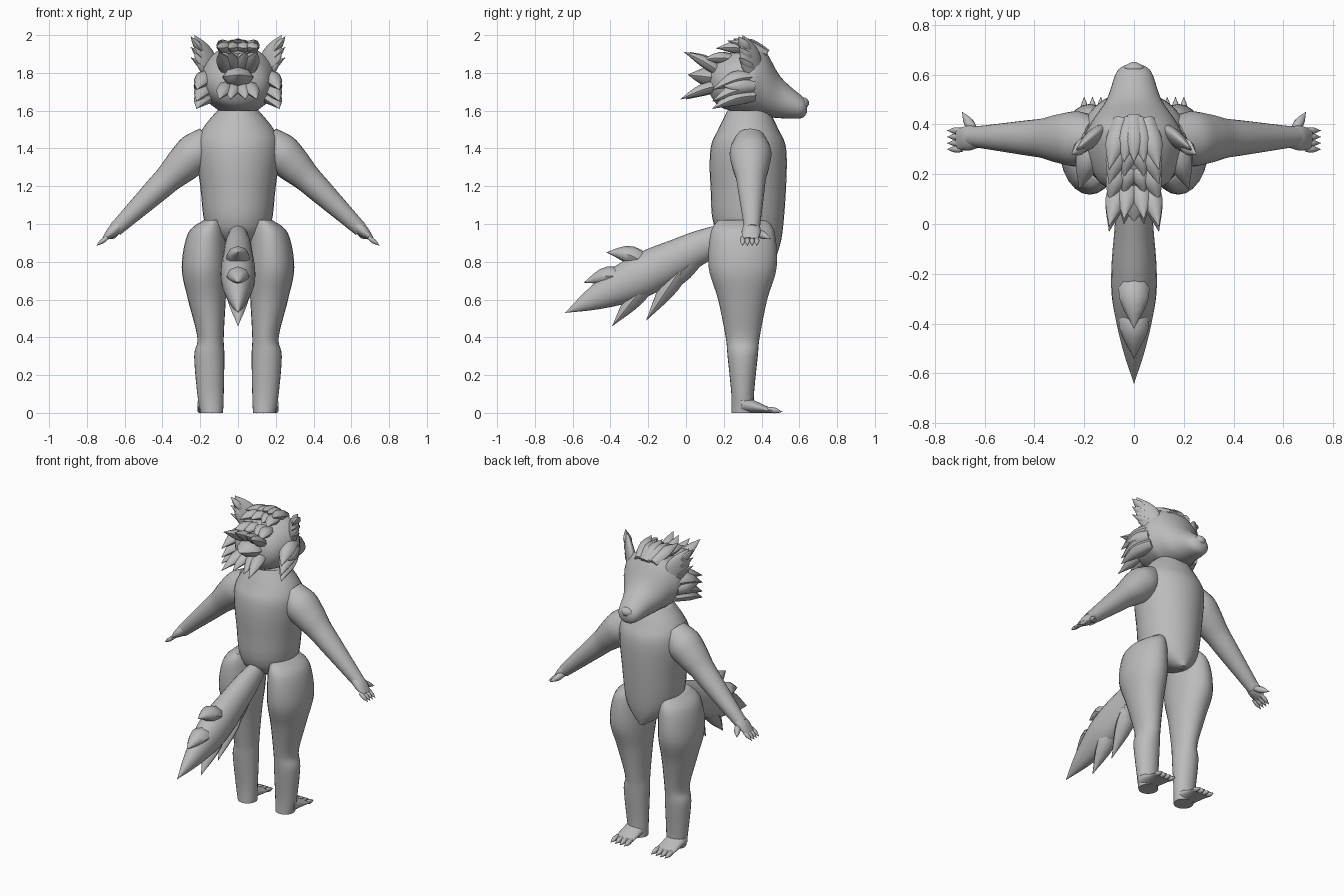
import bpy, bmesh, math
from mathutils import Vector

cube = bpy.data.objects.get("Cube")
if cube:
    bpy.data.objects.remove(cube)

X, Y, Z = Vector((1, 0, 0)), Vector((0, 1, 0)), Vector((0, 0, 1))

grey = bpy.data.materials.new("plain grey")
grey.use_nodes = True
colour = (.5, .5, .5, 1)
grey.diffuse_color = colour
grey.node_tree.nodes["Principled BSDF"].inputs["Base Color"].default_value = colour


def smooth_path(rings, steps):
    """Catmull-Rom resampling of (x, y, z, half width, half depth) rings."""
    path = []
    last = len(rings) - 1
    for i in range(last):
        before, start, end, after = (Vector(rings[min(max(i + k, 0), last)])
                                     for k in (-1, 0, 1, 2))
        for s in range(steps):
            t = s / steps
            linear = end - before
            square = 2 * before - 5 * start + 4 * end - after
            cubic = 3 * (start - end) + after - before
            path.append(start + (linear + (square + cubic * t) * t) * t / 2)
    path.append(Vector(rings[last]))
    return path


def loft(bm, rings, across, up=None, sides=24, steps=5):
    """Skin elliptical rings; without 'up' they stand square to the path."""
    path = smooth_path(rings, steps)
    centres = [Vector(ring[:3]) for ring in path]
    last = len(path) - 1
    loops = []
    for i, (centre, ring) in enumerate(zip(centres, path)):
        u, v = across, up
        if v is None:
            along = (centres[min(i + 1, last)] - centres[max(i - 1, 0)]).normalized()
            u = (across - along * across.dot(along)).normalized()
            v = along.cross(u)
        wide, deep = (max(size, .001) for size in ring[3:])
        angles = [math.tau * k / sides for k in range(sides)]
        loops.append([bm.verts.new(centre + u * wide * math.cos(angle)
                                   + v * deep * math.sin(angle))
                      for angle in angles])
    for lower, upper in zip(loops, loops[1:]):
        for k in range(sides):
            n = (k + 1) % sides
            bm.faces.new((lower[k], lower[n], upper[n], upper[k]))
    bm.faces.new(loops[0])
    bm.faces.new(loops[-1])


def spike(bm, base, tip, wide, deep, across=X, lift=0):
    """A tapering tuft, finger or claw, bowed upward by 'lift'."""
    base, tip = Vector(base), Vector(tip)
    middle = base.lerp(tip, .5) + Z * lift
    loft(bm, [(*base, wide * .8, deep * .8), (*middle, wide, deep), (*tip, 0, 0)],
         across, sides=8, steps=4)


def part(name, build, mirror=False):
    bm = bmesh.new()
    build(bm)
    bmesh.ops.recalc_face_normals(bm, faces=bm.faces)
    mesh = bpy.data.meshes.new(name)
    bm.to_mesh(mesh)
    bm.free()
    mesh.materials.append(grey)
    obj = bpy.data.objects.new(name, mesh)
    bpy.context.collection.objects.link(obj)
    bpy.ops.object.select_all(action='DESELECT')
    obj.select_set(True)
    bpy.context.view_layer.objects.active = obj
    bpy.ops.object.shade_smooth_by_angle(angle=math.radians(50))
    if mirror:
        obj.modifiers.new("mirror", 'MIRROR')


# Trunk and neck: y, z, half width, half depth
def torso(bm):
    rows = [(.45, .83, .02, .03), (.34, .95, .16, .17), (.33, 1.2, .2, .2),
            (.33, 1.4, .22, .2), (.33, 1.5, .19, .16), (.33, 1.6, .11, .11)]
    loft(bm, [(0, *row) for row in rows], X, Y, sides=32)


# Full thigh and straight shin: z, half width, half depth; bulges go outward
def leg(bm):
    rows = [(1.02, .05, .13), (.95, .1, .17), (.77, .12, .18), (.6, .1, .13),
            (.4, .07, .09), (.3, .08, .08), (.1, .07, .06), (0, .06, .06)]
    loft(bm, [(.1 + wide * .65, .3, z, wide, deep) for z, wide, deep in rows], X, Y)


# Low foot, sloping to four clawed toes
def foot(bm):
    for_heel, for_toes = Vector((.15, .29, .05)), Vector((.15, .46, .01))
    centres = [for_heel.lerp(for_toes, i / 3) for i in range(4)]
    loft(bm, [(*centre, .065, centre.z) for centre in centres], X, Z)
    for i in range(4):
        x = .1 + i / 30
        spike(bm, (x, .43, .02), (x, .51, .005), .015, .015)


# Tapering arm along one straight line
def arm(bm):
    shoulder, wrist = Vector((.15, .34, 1.45)), Vector((.65, .35, .97))
    radii = (.08, .11, .1, .08, .07, .06, .05, .04)
    loft(bm, [(*shoulder.lerp(wrist, i / 7), radius, radius * .95)
              for i, radius in enumerate(radii)], Y)


def hand(bm):
    wrist, knuckles = Vector((.62, .35, 1)), Vector((.71, .34, .92))
    loft(bm, [(*wrist, .04, .03), (*wrist.lerp(knuckles, .5), .05, .03),
              (*knuckles, .04, .01)], Y)
    for i in range(4):
        y = .3 + i / 40
        spike(bm, (.69, y, .93), (.75, y, .885), .013, .012, Y)
    spike(bm, (.64, .37, .96), (.69, .45, .92), .02, .02)


# Skull drawn out into a muzzle: y, z, half width, half height
def head(bm):
    rows = [(.12, 1.75, .05, .05), (.18, 1.75, .15, .13), (.33, 1.76, .2, .18),
            (.41, 1.75, .17, .18), (.5, 1.67, .11, .11), (.61, 1.62, .07, .06),
            (.64, 1.62, .03, .03)]
    loft(bm, [(0, *row) for row in rows], X, Z, sides=32)


def nose(bm):
    loft(bm, [(0, .6, 1.64, .03, .02), (0, .63, 1.64, .04, .03),
              (0, .65, 1.64, .01, .01)], X, Z)


# Upright ear plate with a ragged outer edge
def ear(bm):
    slant = (X - Y).normalized()
    root, tip = Vector((.13, .37, 1.78)), Vector((.23, .3, 2))
    loft(bm, [(*root, .05, .03), (*root.lerp(tip, .4), .07, .03),
              (*root.lerp(tip, .7), .05, .02), (*tip, 0, 0)], slant)
    for share in (.1, .35, .6):
        start = root.lerp(tip, share)
        spike(bm, start, (.25, .28, start.z + .08), .03, .02, Y)


def cheek_fur(bm):
    for z in (1.68, 1.72, 1.78):
        spike(bm, (.15, .36, z), (.22, .14, z - .07), .04, .05, Z, lift=.02)
    spike(bm, (.18, .36, 1.73), (.23, .2, 1.73), .04, .03, Z)


# Overlapping rows of tufts swept back: root y and z, tip y and z
def hair(bm):
    tiers = [(.42, 1.9, .22, 1.97), (.34, 1.92, .16, 1.93), (.26, 1.87, .09, 1.87),
             (.2, 1.79, -.01, 1.91), (.2, 1.74, -.03, 1.66)]
    for y, z, tip_y, tip_z in tiers:
        for x in (-.1, -.04, .04, .1):
            inward = .05 - abs(x) / 2
            spike(bm, (x / 2, y, z), (x, tip_y + inward, tip_z), .04, .03, lift=.01)
    spike(bm, (0, .2, 1.77), (0, .01, 1.79), .08, .05)
    spike(bm, (0, .43, 1.9), (0, .25, 1.98), .04, .03, lift=.01)


# Drooping bushy tail; tufts branch off its centre line
def tail(bm):
    root, end = Vector((0, .2, .94)), Vector((0, -.64, .53))
    widths = (.05, .07, .08, .09, .09, .07, .04, 0)
    loft(bm, [(*root.lerp(end, i / 7), wide, wide * 1.25)
              for i, wide in enumerate(widths)], X)
    slope = (root.z - end.z) / (root.y - end.y)
    for y, z in ((-.42, .85), (-.54, .69), (-.39, .46), (-.21, .49), (-.14, .6)):
        start = y + .25
        above = z > root.z + slope * (y - root.y)
        spike(bm, (0, start, root.z + slope * (start - root.y)), (0, y, z),
              .06, .05, lift=.03 if above else 0)


for name, build in (("torso", torso), ("head", head), ("nose", nose),
                    ("hair", hair), ("tail", tail)):
    part(name, build)
for name, build in (("legs", leg), ("feet", foot), ("arms", arm), ("hands", hand),
                    ("ears", ear), ("cheek_fur", cheek_fur)):
    part(name, build, mirror=True)
